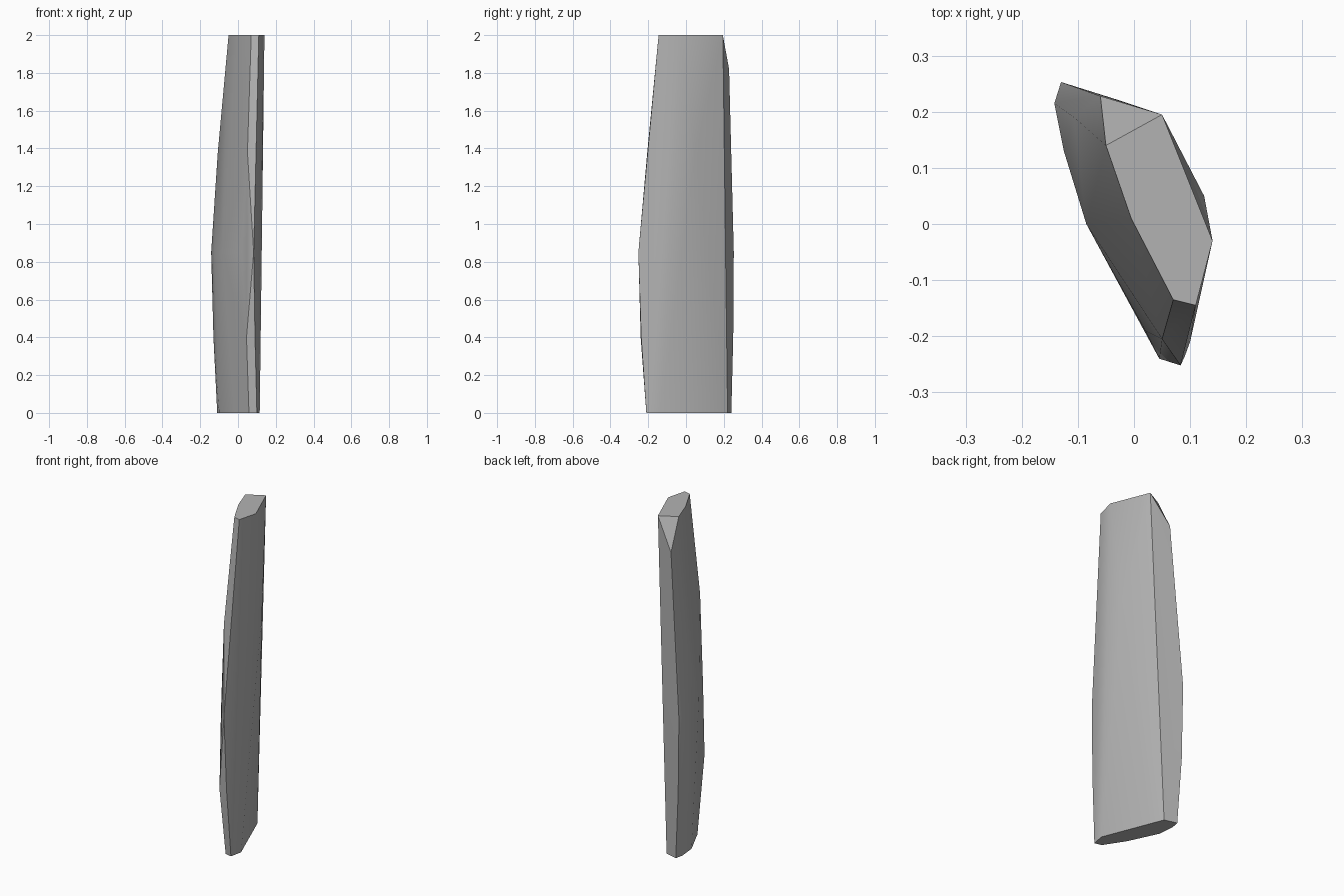
import bpy, bmesh, math

cube = bpy.data.objects.get("Cube")
if cube:
    bpy.data.objects.remove(cube, do_unlink=True)

# Plain grey rock
rock = bpy.data.materials.new("grey_stone")
rock.use_nodes = True
colour = (0.45, 0.45, 0.45, 1)
rock.diffuse_color = colour
rock.node_tree.nodes["Principled BSDF"].inputs["Base Color"].default_value = colour

# Corner outlines by height, clockwise from the back corner
outlines = {
    0.0: [(-.025, .22), (.115, -.135), (.1, -.21), (.058, -.2),
          (-.02, -.08), (-.1, .09), (-.11, .19), (-.1, .24)],
    0.4: [(.09, -.237), (.045, -.24), (-.13, .21), (-.123, .25)],
    0.85: [(.083, -.252), (.02, -.19), (-.085, 0), (-.125, .13),
           (-.142, .215), (-.13, .253)],
    1.38: [(.125, .05), (.05, -.205), (-.107, .19)],
    1.82: [(-.06, .228)],
    2.0: [(.05, .195), (.14, -.03), (.11, -.145), (.07, -.135),
          (-.005, .01), (-.05, .14)],
}

# Chiselled stone: the hull around the corners
bm = bmesh.new()
for z, ring in outlines.items():
    for x, y in ring:
        bm.verts.new((x, y, z))
hull = bmesh.ops.convex_hull(bm, input=bm.verts)
loose = [v for v in bm.verts if not v.link_faces]
bmesh.ops.delete(bm, geom=loose, context="VERTS")
bmesh.ops.dissolve_limit(bm, angle_limit=math.radians(0.5),
                         verts=bm.verts, edges=bm.edges)
bmesh.ops.recalc_face_normals(bm, faces=bm.faces)

mesh = bpy.data.meshes.new("standing_stone")
bm.to_mesh(mesh)
bm.free()
mesh.materials.append(rock)
stone = bpy.data.objects.new("standing_stone", mesh)
bpy.context.collection.objects.link(stone)

# Soft faces with crisp main ridges
bpy.context.view_layer.objects.active = stone
stone.select_set(True)
bpy.ops.object.shade_smooth_by_angle(angle=math.radians(38))
